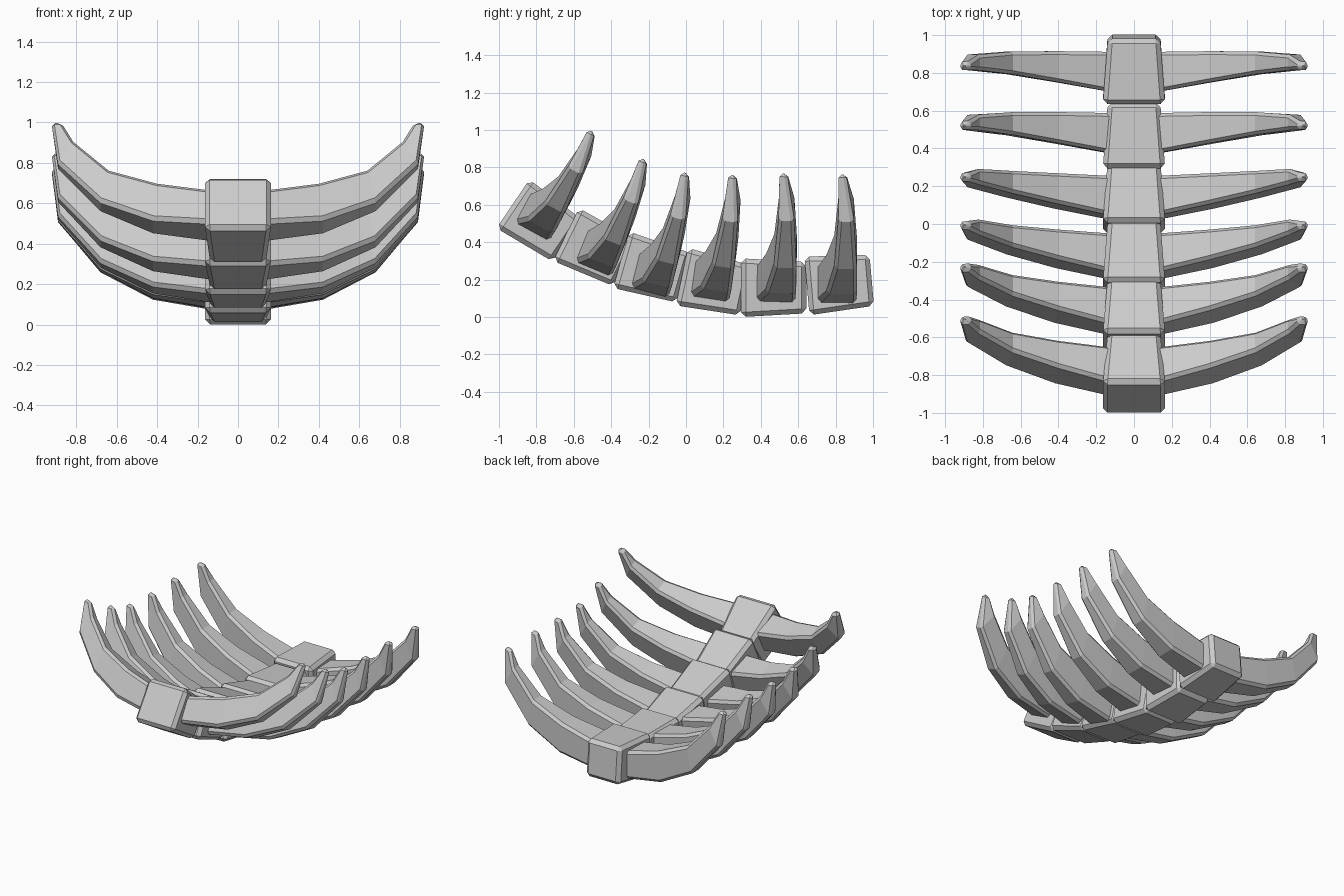
import bpy
from math import radians, sin, cos

if "Cube" in bpy.data.objects:
    bpy.data.objects.remove(bpy.data.objects["Cube"])


def make(name, rings, loc, angle, bevel, mirror=False, zscale=1.0):
    """Skin four-corner rings into a closed, bevelled solid."""
    verts = [(x, y, z * zscale) for ring in rings for x, y, z in ring]
    n = len(rings)
    faces = [(3, 2, 1, 0), tuple(4 * (n - 1) + i for i in range(4))]
    for r in range(n - 1):
        for i in range(4):
            j = (i + 1) % 4
            faces.append((4 * r + i, 4 * r + j, 4 * r + 4 + j, 4 * r + 4 + i))
    mesh = bpy.data.meshes.new(name)
    mesh.from_pydata(verts, [], faces)
    ob = bpy.data.objects.new(name, mesh)
    bpy.context.collection.objects.link(ob)
    ob.location = loc
    ob.rotation_euler.x = radians(angle)
    bev = ob.modifiers.new("edge_bevel", 'BEVEL')
    bev.width = bevel
    bev.segments = 1
    bev.limit_method = 'ANGLE'
    bev.angle_limit = radians(45)
    if mirror:
        ob.modifiers.new("both_sides", 'MIRROR')
    return ob


def rotated(y, z, angle):
    a = radians(angle)
    return y * cos(a) - z * sin(a), y * sin(a) + z * cos(a)


# Vertebra block: tapers towards the back
LENGTH, FRONT_H, BACK_H = 0.348, 0.157, 0.137


def block_ring(y, w, h):
    return [(-w, y, -h), (-w, y, h), (w, y, h), (w, y, -h)]


block = [block_ring(0, 0.165, FRONT_H), block_ring(LENGTH, 0.139, BACK_H)]

# Rib stations: outer x,z / inner x,z / front y, back y
stations = [
    (0.10, 0.000, 0.10, 0.205, -0.104, 0.112),
    (0.42, 0.055, 0.40, 0.285, -0.048, 0.116),
    (0.68, 0.190, 0.64, 0.390, -0.006, 0.114),
    (0.890, 0.440, 0.815, 0.580, 0.015, 0.098),
    (0.922, 0.695, 0.872, 0.695, 0.016, 0.057),
]
rib = [[(ox, f, oz), (ox, b, oz), (ix, b, iz), (ix, f, iz)]
       for ox, oz, ix, iz, f, b in stations]

# Block bottom-front corner y,z, block angle, rib tip y,z, rib angle, rib height
segments = [
    (-1.013, 0.475, -34, -0.505, 0.995, -28, 0.91),
    (-0.71, 0.300, -26, -0.228, 0.845, -22, 0.94),
    (-0.39, 0.155, -16, -0.006, 0.772, -14, 0.97),
    (-0.055, 0.062, -12, 0.248, 0.760, -8, 0.98),
    (0.295, 0.000, 0, 0.520, 0.768, -1, 1.0),
    (0.660, 0.010, 5, 0.835, 0.763, 0, 1.0),
]

for k, (cy, cz, ang, ty, tz, rang, s) in enumerate(segments, 1):
    dy, dz = rotated(0, FRONT_H, ang)
    make(f"vertebra_{k}", block, (0, cy + dy, cz + dz), ang, 0.025)
    dy, dz = rotated(0.036, 0.695 * s, rang)
    make(f"rib_pair_{k}", rib, (0, ty - dy, tz - dz), rang, 0.018, True, s)
